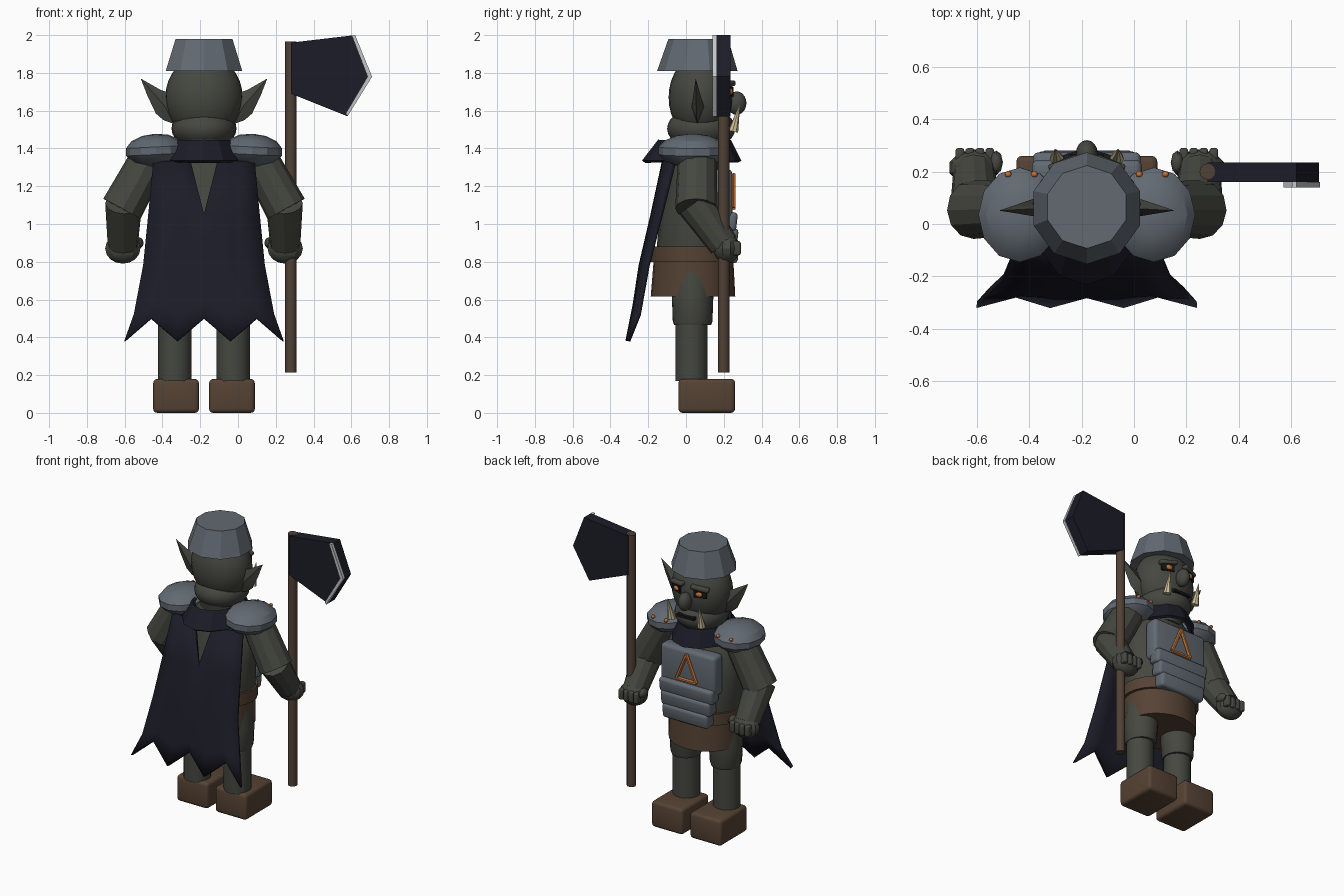
import bpy, bmesh, math
from mathutils import Vector, Matrix

if "Cube" in bpy.data.objects:
    bpy.data.objects.remove(bpy.data.objects["Cube"])

CX = -0.18  # body centre line; the polearm sits off to one side


def mat(name, r, g, b):
    m = bpy.data.materials.new(name)
    m.diffuse_color = (r, g, b, 1)
    m.use_nodes = True
    m.node_tree.nodes["Principled BSDF"].inputs["Base Color"].default_value = m.diffuse_color
    return m


SKIN = mat("grey green skin", 0.060, 0.063, 0.051)
METAL = mat("steel", 0.122, 0.142, 0.167)
CLOTH = mat("midnight cloth", 0.0115, 0.0115, 0.021)
LEATHER = mat("brown leather", 0.092, 0.055, 0.034)
WOOD = mat("dark wood", 0.082, 0.053, 0.038)
ORANGE = mat("orange", 0.55, 0.17, 0.04)
IVORY = mat("ivory", 0.62, 0.52, 0.32)
SILVER = mat("silver edge", 0.55, 0.56, 0.57)
BLACK = mat("black", 0.008, 0.008, 0.01)


def finish(bm, name, m, smooth=None):
    bmesh.ops.recalc_face_normals(bm, faces=bm.faces)
    me = bpy.data.meshes.new(name)
    bm.to_mesh(me)
    bm.free()
    me.materials.append(m)
    ob = bpy.data.objects.new(name, me)
    bpy.context.collection.objects.link(ob)
    if smooth:
        bpy.ops.object.select_all(action='DESELECT')
        ob.select_set(True)
        bpy.context.view_layer.objects.active = ob
        bpy.ops.object.shade_smooth_by_angle(angle=math.radians(smooth))
    return ob


def thicken(ob, t):
    mod = ob.modifiers.new("thickness", 'SOLIDIFY')
    mod.thickness = t
    mod.offset = 0


def loft(name, m, rings, n=20, smooth=35, turn=0.0, caps=True):
    """Stack of ellipses: (x, y, z, rx, ry)."""
    bm = bmesh.new()
    loops = []
    for x, y, z, rx, ry in rings:
        loops.append([bm.verts.new((x + rx * math.cos(turn + math.tau * i / n),
                                    y + ry * math.sin(turn + math.tau * i / n), z)) for i in range(n)])
    for a, b in zip(loops, loops[1:]):
        for i in range(n):
            bm.faces.new((a[i], a[(i + 1) % n], b[(i + 1) % n], b[i]))
    if caps:
        bm.faces.new(loops[0])
        bm.faces.new(loops[-1])
    return finish(bm, name, m, smooth)


def limb(name, m, p, q, r1, r2, n=16, smooth=35):
    """Tapered cylinder between two points."""
    p, q = Vector(p), Vector(q)
    d = q - p
    bm = bmesh.new()
    bmesh.ops.create_cone(bm, cap_ends=True, segments=n, radius1=r1, radius2=r2, depth=d.length,
                          matrix=Matrix.Translation((p + q) / 2) @ d.to_track_quat('Z', 'Y').to_matrix().to_4x4())
    return finish(bm, name, m, smooth)


def ball(name, m, c, r, u=16, v=10, smooth=40, rot=None):
    bm = bmesh.new()
    bmesh.ops.create_uvsphere(bm, u_segments=u, v_segments=v, radius=1,
                              matrix=Matrix.Translation(c) @ (rot or Matrix()) @ Matrix.Diagonal((*r, 1)))
    return finish(bm, name, m, smooth)


def box(name, m, c, size, bevel=0.0, rot=None):
    bm = bmesh.new()
    bmesh.ops.create_cube(bm, size=1, matrix=Matrix.Translation(c) @ (rot or Matrix()) @ Matrix.Diagonal((*size, 1)))
    if bevel:
        bmesh.ops.bevel(bm, geom=bm.edges[:], offset=bevel, segments=3, profile=0.5, affect='EDGES')
    return finish(bm, name, m, 30 if bevel else None)


def plate(name, m, pts, y0, y1):
    """Outline in x, z extruded along y."""
    bm = bmesh.new()
    f = bm.faces.new([bm.verts.new((x, y0, z)) for x, z in pts])
    ext = bmesh.ops.extrude_face_region(bm, geom=[f])
    bmesh.ops.translate(bm, vec=(0, y1 - y0, 0), verts=[v for v in ext['geom'] if isinstance(v, bmesh.types.BMVert)])
    return finish(bm, name, m)


# Skull, jaw, neck and helmet
ball("skull", SKIN, (CX, 0.078, 1.67), (0.205, 0.17, 0.225), 24, 16)
ball("jaw", SKIN, (CX, 0.08, 1.505), (0.172, 0.18, 0.115), 24, 14)
loft("neck", SKIN, [(CX, 0.06, 1.36, 0.13, 0.12), (CX, 0.06, 1.47, 0.13, 0.14)])
loft("helmet", METAL, [(CX, 0.06, 1.81, 0.213, 0.213), (CX, 0.065, 1.98, 0.158, 0.158)],
     n=10, smooth=None, turn=math.pi / 2)

# Face
ball("nose", SKIN, (CX, 0.268, 1.64), (0.042, 0.052, 0.062))
box("mouth", BLACK, (CX, 0.25, 1.53), (0.13, 0.035, 0.018))
for s in (-1, 1):
    rz = Matrix.Rotation(-s * 0.35, 4, 'Z')
    box("eye_socket", BLACK, (CX + s * 0.088, 0.222, 1.70), (0.085, 0.03, 0.05), rot=rz)
    ball("eye", ORANGE, (CX + s * 0.082, 0.235, 1.70), (0.027, 0.014, 0.018), 12, 8)
    box("brow", SKIN, (CX + s * 0.085, 0.222, 1.738), (0.12, 0.05, 0.028), 0.01,
        rot=rz @ Matrix.Rotation(s * 0.15, 4, 'Y'))
    limb("tusk", IVORY, (CX + s * 0.115, 0.25, 1.49), (CX + s * 0.12, 0.285, 1.635), 0.027, 0.002, 8)

    # Ear: flattened blade sweeping up to a point
    bm = bmesh.new()
    outline = [(0.16, 1.53), (0.215, 1.55), (0.255, 1.585), (0.30, 1.68), (0.335, 1.77), (0.23, 1.71), (0.16, 1.685)]
    rim = [bm.verts.new((CX + s * x, 0.06 - (x - 0.16) * 0.05, z)) for x, z in outline]
    for y in (0.03, 0.095):
        hub = bm.verts.new((CX + s * 0.205, y, 1.62))
        for i in range(7):
            bm.faces.new((rim[i], rim[(i + 1) % 7], hub))
    finish(bm, "ear", SKIN, 40)

# Torso, belt and skirt
loft("torso", SKIN, [(CX, 0.045, 0.72, 0.22, 0.19), (CX, 0.045, 0.88, 0.25, 0.20), (CX, 0.045, 1.08, 0.265, 0.18),
                     (CX, 0.05, 1.25, 0.27, 0.14), (CX, 0.05, 1.36, 0.22, 0.12), (CX, 0.05, 1.42, 0.13, 0.11)], smooth=50)
loft("belt", LEATHER, [(CX, 0.04, 0.80, 0.262, 0.226), (CX, 0.04, 0.88, 0.262, 0.226)], n=24)
loft("skirt", LEATHER, [(CX, 0.037, 0.615, 0.243, 0.224), (CX, 0.04, 0.82, 0.243, 0.21)], n=24)

# Breastplate with overlapping belly bands and triangular trim
box("breastplate", METAL, (CX, 0.195, 1.15), (0.42, 0.10, 0.28), 0.025)
for i in range(3):
    box("belly_band", METAL, (CX, 0.225 + 0.004 * i, 1.015 - 0.085 * i), (0.41 - 0.03 * i, 0.09, 0.10), 0.02,
        rot=Matrix.Rotation(-0.12, 4, 'X'))
tri = [Vector((CX - 0.075, 0.252, 1.085)), Vector((CX, 0.252, 1.265)), Vector((CX + 0.075, 0.252, 1.085))]
for i in range(3):
    limb("triangle_trim", ORANGE, tri[i], tri[(i + 1) % 3], 0.012, 0.012, 6)

# Arms, fists, shoulder guards, legs and boots
for s in (-1, 1):
    def P(x, y, z):
        return (CX + s * x, y, z)
    limb("upper_arm", SKIN, P(0.27, 0.06, 1.38), P(0.435, 0.055, 1.08), 0.102, 0.112, 12, 25)
    limb("forearm", SKIN, P(0.425, 0.045, 1.11), P(0.43, 0.20, 0.89), 0.098, 0.08, 12, 25)
    ball("fist", SKIN, P(0.43, 0.215, 0.87), (0.098, 0.07, 0.08), 10, 8, 25)
    for i in range(4):
        box("finger", SKIN, P(0.37 + 0.038 * i, 0.265, 0.872), (0.034, 0.05, 0.075), 0.011)
    ball("thumb", SKIN, P(0.345, 0.235, 0.90), (0.025, 0.045, 0.03), 8, 6)
    ball("shoulder_guard", METAL, P(0.255, 0.035, 1.388), (0.162, 0.185, 0.09), 12, 7, smooth=25,
         rot=Matrix.Rotation(s * 0.05, 4, 'Y'))
    for x in (0.20, 0.30):
        ball("stud", ORANGE, P(x, 0.19, 1.425), (0.013, 0.013, 0.013), 8, 6)
    loft("shin", SKIN, [P(0.155, 0.03, 0.17) + (0.088, 0.085), P(0.155, 0.03, 0.49) + (0.088, 0.085)])
    loft("thigh", SKIN, [P(0.152, 0.035, 0.465) + (0.093, 0.098), P(0.152, 0.035, 0.485) + (0.1, 0.105),
                         P(0.15, 0.035, 0.62) + (0.108, 0.11), P(0.13, 0.035, 0.78) + (0.108, 0.11)])
    box("boot", LEATHER, P(0.148, 0.11, 0.09), (0.242, 0.30, 0.18), 0.022)

# Cloak: two mirrored halves with a slit at the neck and a ragged hem
bm = bmesh.new()
for s in (-1, 1):
    grid = []
    # each row: z, inner x, outer x, centre y, outer y
    for z, xi, xo, yc, yo in ((1.33, 0.07, 0.265, -0.115, -0.065), (1.05, 0, 0.292, -0.175, -0.135),
                              (0.78, 0, 0.32, -0.238, -0.205), (0.52, 0, 0.37, -0.27, -0.252), (None, 0, 0.42, 0, 0)):
        row = []
        for i in range(4):
            t = i / 3
            zz, y = (z, yc + (yo - yc) * t * t) if z else ((0.38, -0.308) if i % 2 else (0.50, -0.265))
            if z == 0.52 and not i % 2:
                zz = 0.57
            row.append(bm.verts.new((CX + s * (xi + (xo - xi) * t), y, zz)))
        grid.append(row)
    for a, b in zip(grid, grid[1:]):
        for i in range(3):
            bm.faces.new((a[i], a[i + 1], b[i + 1], b[i]))
bmesh.ops.remove_doubles(bm, verts=bm.verts, dist=0.0005)
thicken(finish(bm, "cloak", CLOTH, 30), 0.026)

# Flared collar
thicken(loft("collar", CLOTH, [(CX, 0.03, 1.33, 0.195, 0.255), (CX, 0.045, 1.44, 0.145, 0.185)],
             n=12, smooth=None, caps=False), 0.02)

# Polearm: shaft, five sided blade and bright cutting edge
limb("shaft", WOOD, (0.28, 0.20, 0.215), (0.28, 0.20, 1.965), 0.03, 0.03, 12)
plate("axe_blade", CLOTH, [(0.28, 1.96), (0.62, 2.0), (0.705, 1.78), (0.58, 1.57), (0.28, 1.69)], 0.16, 0.235)
plate("cutting_edge", SILVER, [(0.602, 1.998), (0.62, 2.0), (0.71, 1.78), (0.58, 1.57), (0.57, 1.585), (0.686, 1.78)],
      0.14, 0.161)
